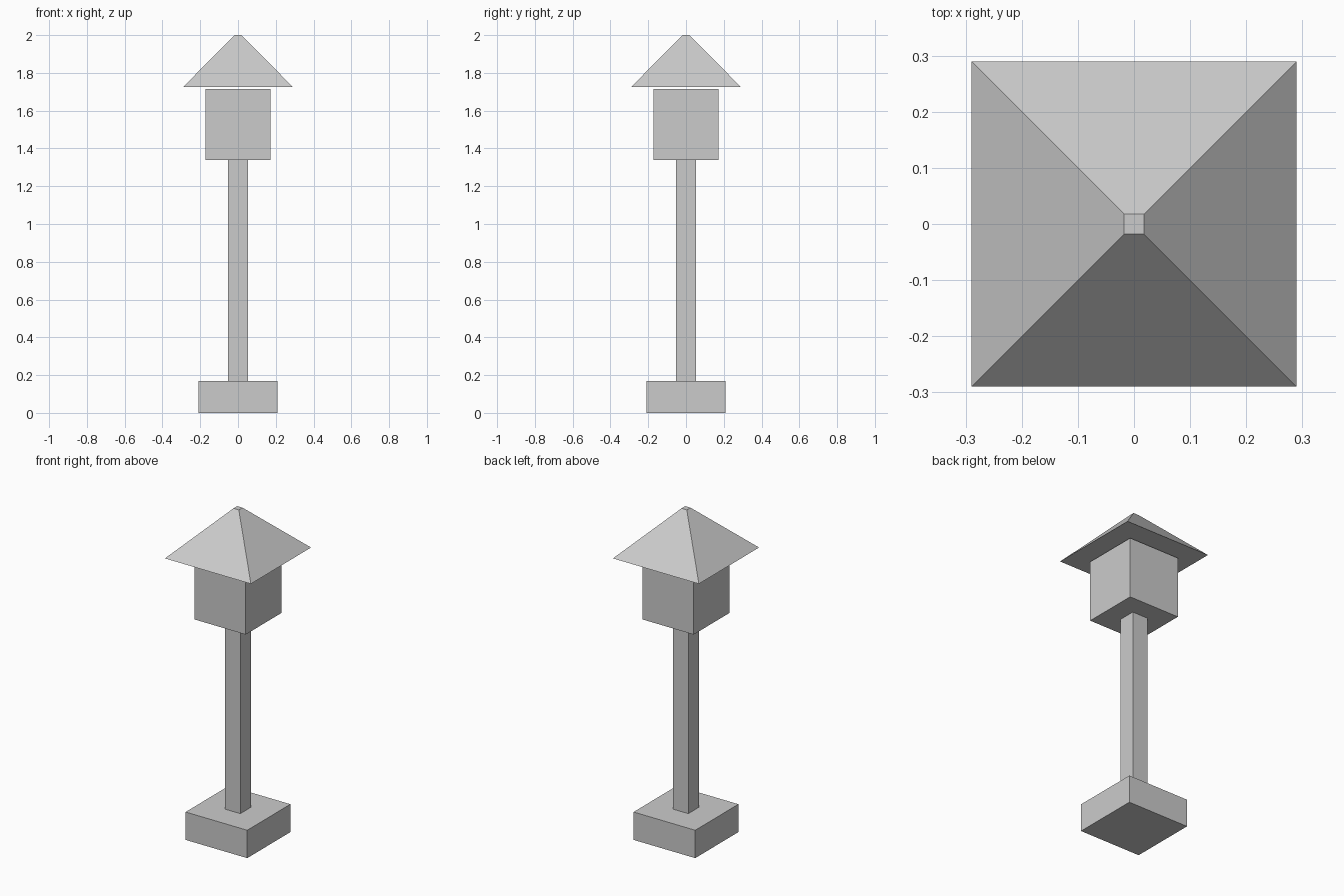
import bpy
import bmesh

if "Cube" in bpy.data.objects:
    bpy.data.objects.remove(bpy.data.objects["Cube"])


def square_block(name, bottom_half, top_half, z0, z1):
    """Square block or truncated pyramid between two heights."""
    bm = bmesh.new()
    bmesh.ops.create_cube(bm, size=2)
    for v in bm.verts:
        half, z = (top_half, z1) if v.co.z > 0 else (bottom_half, z0)
        v.co = (v.co.x * half, v.co.y * half, z)
    mesh = bpy.data.meshes.new(name)
    bm.to_mesh(mesh)
    bm.free()
    obj = bpy.data.objects.new(name, mesh)
    bpy.context.collection.objects.link(obj)
    return obj


# Plinth and post
square_block("base", 0.208, 0.208, 0.0, 0.17)
square_block("post", 0.052, 0.052, 0.17, 1.34)

# Lantern box
square_block("lantern_box", 0.172, 0.172, 1.34, 1.715)

# Hipped roof with a tiny flat top, hovering just above the box
square_block("roof", 0.29, 0.018, 1.726, 2.0)
